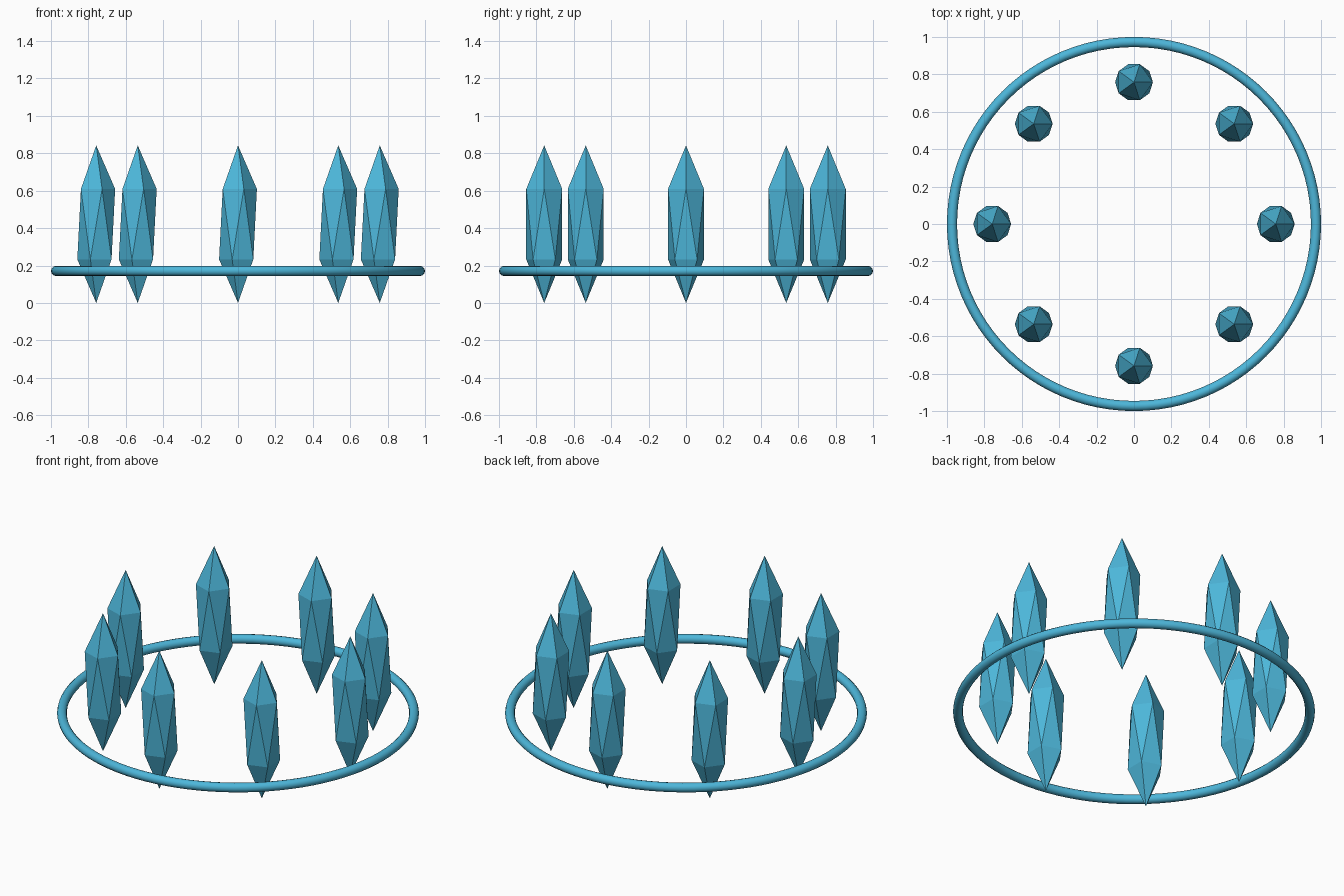
import bpy
from math import cos, sin, pi

cube = bpy.data.objects.get("Cube")
if cube:
    bpy.data.objects.remove(cube, do_unlink=True)

# Single pale blue colour
COLOUR = (0.074, 0.47, 0.70, 1)
blue = bpy.data.materials.new("crystal_blue")
blue.use_nodes = True
blue.diffuse_color = COLOUR
blue.node_tree.nodes["Principled BSDF"].inputs["Base Color"].default_value = COLOUR

CRYSTALS = 8
CIRCLE_RADIUS = 0.758
CRYSTAL_WIDTH = 0.113
HALF_HEIGHT = 0.421


def finish(name):
    obj = bpy.context.object
    obj.name = name
    obj.data.name = name
    obj.data.materials.clear()
    obj.data.materials.append(blue)
    return obj


# Thin round hoop
bpy.ops.mesh.primitive_torus_add(major_radius=0.973, minor_radius=0.027,
                                 major_segments=96, minor_segments=12,
                                 location=(0, 0, 0.171))
finish("hoop")
bpy.ops.object.shade_smooth()

# Faceted crystals: stretched icosahedra, all turned the same way
for i in range(CRYSTALS):
    angle = 2 * pi * i / CRYSTALS
    bpy.ops.mesh.primitive_ico_sphere_add(
        subdivisions=1, radius=1,
        location=(CIRCLE_RADIUS * cos(angle), CIRCLE_RADIUS * sin(angle), HALF_HEIGHT))
    crystal = finish(f"crystal_{i + 1}")
    crystal.scale = (CRYSTAL_WIDTH, CRYSTAL_WIDTH, HALF_HEIGHT)
    bpy.ops.object.transform_apply(location=False, rotation=False, scale=True)
    bpy.ops.object.shade_flat()
